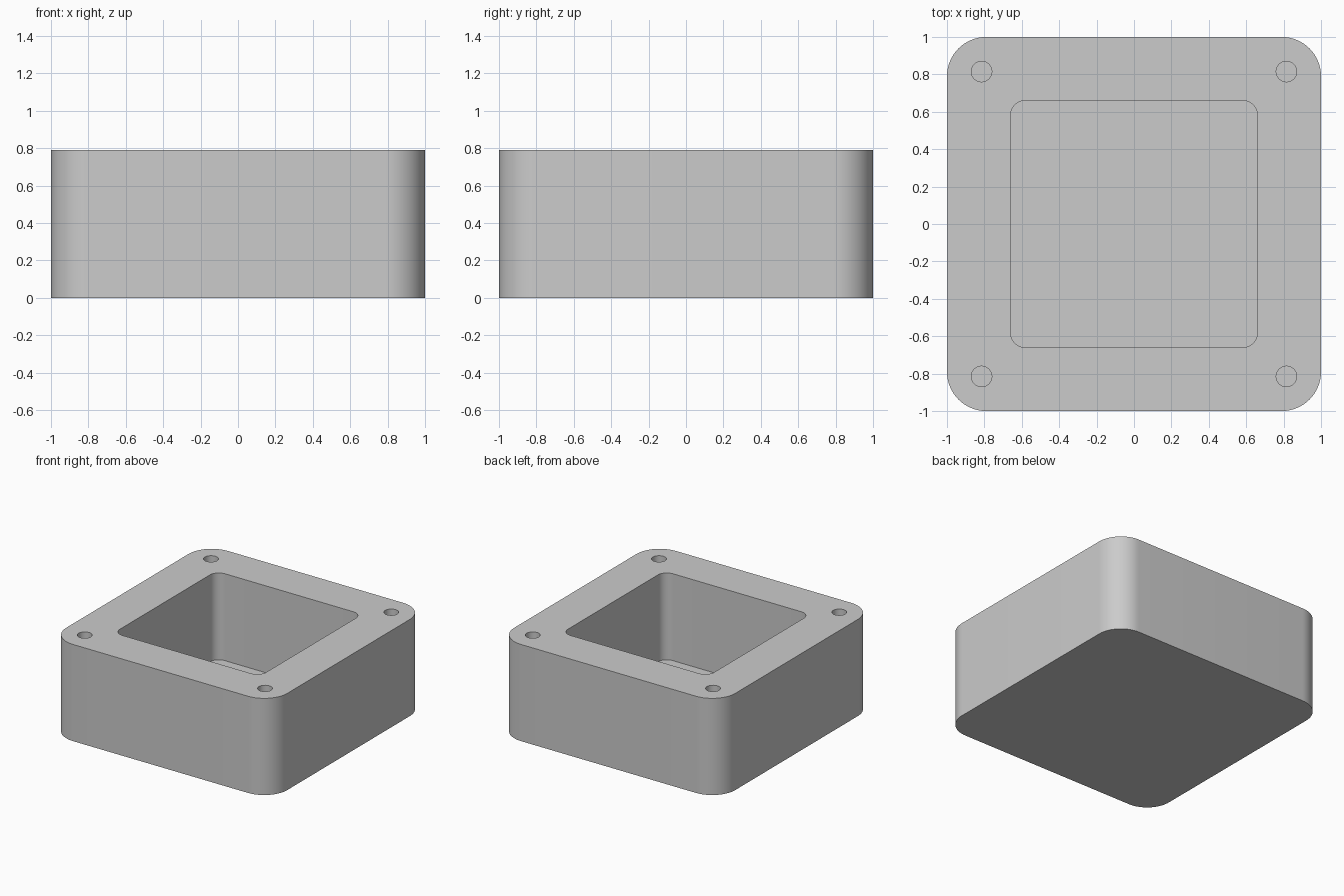
import bpy
import bmesh
from math import cos, sin, pi, radians

HEIGHT = 0.79
FLOOR = 0.08
HOLE_DEPTH = 0.4

default = bpy.data.objects.get("Cube")
if default:
    bpy.data.objects.remove(default, do_unlink=True)

grey = bpy.data.materials.new("plain grey")
grey.use_nodes = True
grey.diffuse_color = (0.6, 0.6, 0.6, 1)
grey.node_tree.nodes["Principled BSDF"].inputs["Base Color"].default_value = grey.diffuse_color


def rounded_prism(name, half, radius, z0, z1, center=(0, 0), steps=16):
    """Upright prism with a rounded square outline; half == radius gives a cylinder."""
    bm = bmesh.new()
    inset = half - radius
    # A full circle shares its quadrant ends, so drop the repeated points
    count = steps + 1 if inset > 0 else steps
    verts = []
    for quarter in range(4):
        mid = pi / 4 + quarter * pi / 2
        sx = 1 if cos(mid) > 0 else -1
        sy = 1 if sin(mid) > 0 else -1
        for i in range(count):
            a = quarter * pi / 2 + i / steps * pi / 2
            verts.append(bm.verts.new((center[0] + sx * inset + radius * cos(a),
                                       center[1] + sy * inset + radius * sin(a), z0)))
    base = bm.faces.new(verts)
    result = bmesh.ops.extrude_face_region(bm, geom=[base], use_keep_orig=True)
    top = [g for g in result["geom"] if isinstance(g, bmesh.types.BMVert)]
    bmesh.ops.translate(bm, verts=top, vec=(0, 0, z1 - z0))
    bmesh.ops.recalc_face_normals(bm, faces=bm.faces)
    mesh = bpy.data.meshes.new(name)
    bm.to_mesh(mesh)
    bm.free()
    mesh.materials.append(grey)
    obj = bpy.data.objects.new(name, mesh)
    bpy.context.collection.objects.link(obj)
    return obj


# Solid box with rounded upright corners
box = rounded_prism("open_box", 1.0, 0.21, 0, HEIGHT)

# Central cavity and four blind screw holes
cutters = [rounded_prism("cavity_cutter", 0.66, 0.08, FLOOR, HEIGHT + 0.1)]
for x in (-1, 1):
    for y in (-1, 1):
        cutters.append(rounded_prism("screw_hole_cutter", 0.055, 0.055, HEIGHT - HOLE_DEPTH,
                                     HEIGHT + 0.1, (x * 0.815, y * 0.815), 8))

bpy.ops.object.select_all(action="DESELECT")
box.select_set(True)
bpy.context.view_layer.objects.active = box
for cutter in cutters:
    cutter.hide_render = True
    cut = box.modifiers.new(cutter.name, "BOOLEAN")
    cut.operation = "DIFFERENCE"
    cut.solver = "EXACT"
    cut.object = cutter
    bpy.ops.object.modifier_apply(modifier=cut.name)
    bpy.data.objects.remove(cutter, do_unlink=True)

bpy.ops.object.shade_smooth_by_angle(angle=radians(30))
